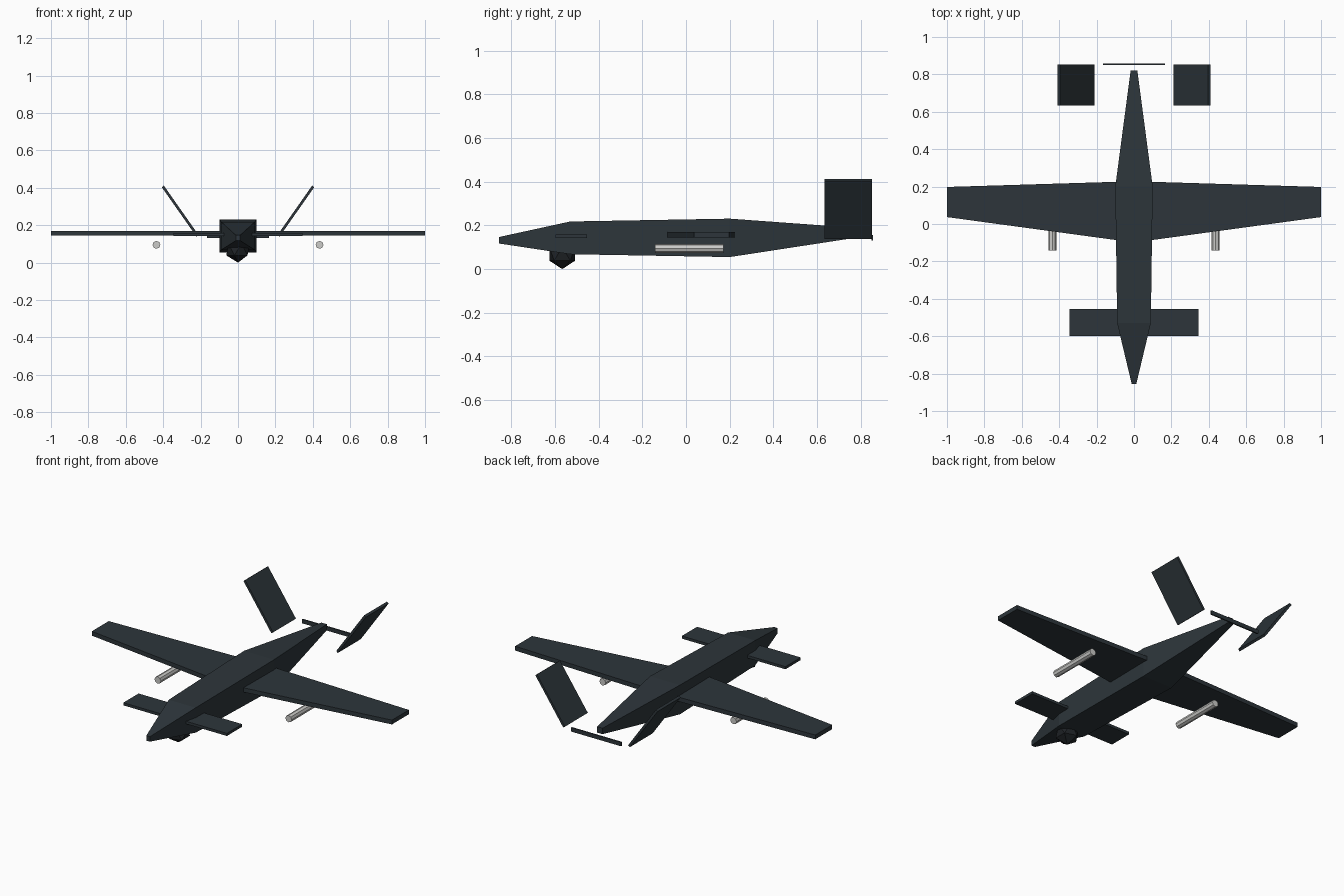
import bpy, bmesh, math
from mathutils import Matrix

cube = bpy.data.objects.get("Cube")
if cube:
    bpy.data.objects.remove(cube, do_unlink=True)


def material(name, colour):
    m = bpy.data.materials.new(name)
    m.use_nodes = True
    m.diffuse_color = (*colour, 1)
    m.node_tree.nodes["Principled BSDF"].inputs["Base Color"].default_value = (*colour, 1)
    return m


slate = material("dark slate", (0.026, 0.036, 0.043))
black = material("sensor black", (0.013, 0.016, 0.019))
grey = material("light grey", (0.6, 0.6, 0.58))


def finish(name, bm, mat):
    bmesh.ops.recalc_face_normals(bm, faces=bm.faces)
    mesh = bpy.data.meshes.new(name)
    bm.to_mesh(mesh)
    bm.free()
    mesh.materials.append(mat)
    ob = bpy.data.objects.new(name, mesh)
    bpy.context.collection.objects.link(ob)
    return ob


def loft(name, rings, mat):
    """Skin a closed solid through matching rings of points."""
    bm = bmesh.new()
    loops = [[bm.verts.new(p) for p in ring] for ring in rings]
    n = len(loops[0])
    for a, b in zip(loops, loops[1:]):
        for i in range(n):
            j = (i + 1) % n
            bm.faces.new((a[i], a[j], b[j], b[i]))
    bm.faces.new(loops[0])
    bm.faces.new(loops[-1])
    return finish(name, bm, mat)


def box(name, size, place, mat, tilt=0):
    bm = bmesh.new()
    m = (Matrix.Translation(place) @ Matrix.Rotation(tilt, 4, 'Y')
         @ Matrix.Diagonal((*size, 1)))
    bmesh.ops.create_cube(bm, size=1, matrix=m)
    return finish(name, bm, mat)


# Fuselage: square stations of y, half width, bottom, top
stations = [(-0.856, 0.012, 0.117, 0.147), (-0.53, 0.09, 0.068, 0.218),
            (0.2, 0.1, 0.055, 0.231), (0.82, 0.018, 0.15, 0.186)]
loft("fuselage", [[(-w, y, lo), (w, y, lo), (w, y, hi), (-w, y, hi)]
                  for y, w, lo, hi in stations], slate)

# Nose foreplane and rear propeller
box("foreplane", (0.69, 0.145, 0.016), (0, -0.526, 0.15), slate)
box("propeller", (0.334, 0.008, 0.024), (0, 0.853, 0.143), slate)

# Sensor ball under the nose
bm = bmesh.new()
bmesh.ops.create_icosphere(bm, subdivisions=1, radius=0.07,
                           matrix=Matrix.Translation((0, -0.567, 0.07)))
finish("sensor_ball", bm, black)

for side, s in (("left", 1), ("right", -1)):
    # Tapered wing
    sections = [(0.08, -0.088, 0.226), (1.0, 0.037, 0.198)]
    loft(side + "_wing", [[(s * x, f, 0.144), (s * x, b, 0.144),
                           (s * x, b, 0.17), (s * x, f, 0.17)]
                          for x, f, b in sections], slate)

    # Canted tail fin
    box(side + "_tail_fin", (0.014, 0.218, 0.324), (s * 0.309, 0.743, 0.275), slate,
        s * math.atan2(0.186, 0.265))

    # Underwing store
    bm = bmesh.new()
    bmesh.ops.create_cone(bm, cap_ends=True, segments=8, radius1=0.021, radius2=0.021,
                          depth=0.313, matrix=Matrix.Translation((s * 0.436, 0.015, 0.095))
                          @ Matrix.Rotation(math.pi / 2, 4, 'X'))
    finish(side + "_store", bm, grey)
